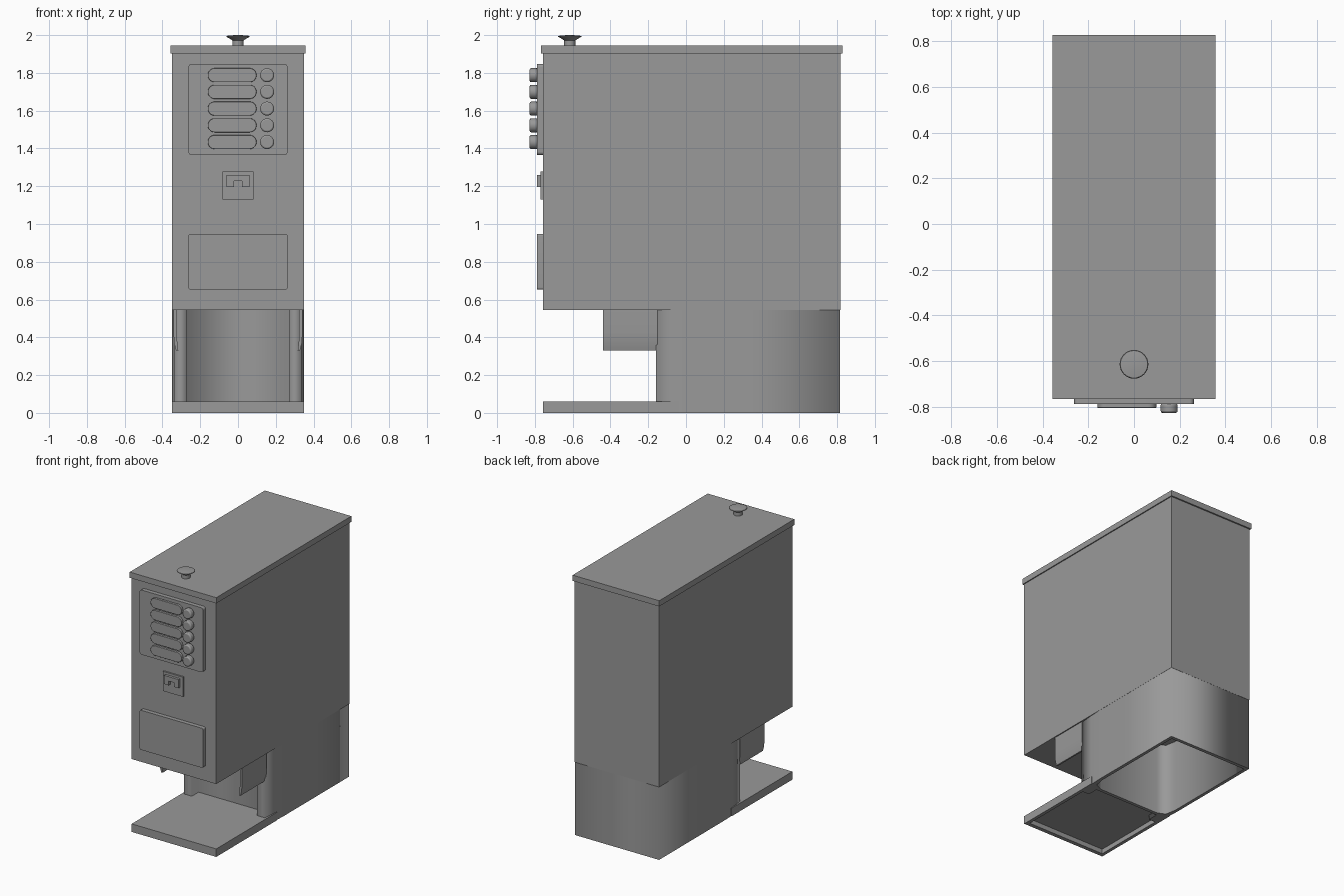
import bpy, bmesh, math
from mathutils import Vector

if "Cube" in bpy.data.objects:
    bpy.data.objects.remove(bpy.data.objects["Cube"])

grey = bpy.data.materials.new("dark_grey")
grey.diffuse_color = (0.32, 0.32, 0.32, 1)
grey.use_nodes = True
grey.node_tree.nodes["Principled BSDF"].inputs["Base Color"].default_value = grey.diffuse_color


def finish(name, bm, smooth=False):
    bmesh.ops.recalc_face_normals(bm, faces=bm.faces)
    me = bpy.data.meshes.new(name)
    bm.to_mesh(me)
    bm.free()
    me.materials.append(grey)
    ob = bpy.data.objects.new(name, me)
    bpy.context.collection.objects.link(ob)
    if smooth:
        bpy.context.view_layer.objects.active = ob
        bpy.ops.object.select_all(action='DESELECT')
        ob.select_set(True)
        bpy.ops.object.shade_smooth_by_angle(angle=math.radians(35))
    return ob


def prism(name, pts, offset, smooth=False):
    """Closed outline of 3D points, extruded by offset."""
    bm = bmesh.new()
    face = bm.faces.new([bm.verts.new(p) for p in pts])
    ext = bmesh.ops.extrude_face_region(bm, geom=[face], use_keep_orig=True)
    bmesh.ops.translate(bm, vec=Vector(offset),
                        verts=[v for v in ext['geom'] if isinstance(v, bmesh.types.BMVert)])
    return finish(name, bm, smooth)


def box(name, x0, x1, y0, y1, z0, z1):
    return prism(name, [(x0, y0, z0), (x1, y0, z0), (x1, y1, z0), (x0, y1, z0)],
                 (0, 0, z1 - z0))


def rounded(name, x0, x1, z0, z1, y0, y1, r, seg=8, bevel=0.0):
    """Rounded plate on the front, from y1 (back) out to y0 (front)."""
    pts = []
    corners = [(x1 - r, z1 - r), (x0 + r, z1 - r), (x0 + r, z0 + r), (x1 - r, z0 + r)]
    for q, (cx, cz) in enumerate(corners):
        for i in range(seg + 1):
            a = math.pi / 2 * (q + i / seg)
            p = (cx + r * math.cos(a), y1, cz + r * math.sin(a))
            if not pts or (Vector(p) - Vector(pts[-1])).length > 1e-5:
                pts.append(p)
    if (Vector(pts[0]) - Vector(pts[-1])).length < 1e-5:
        pts.pop()
    ob = prism(name, pts, (0, y0 - y1, 0), True)
    if bevel:
        m = ob.modifiers.new("edge", 'BEVEL')
        m.width, m.segments, m.angle_limit = bevel, 2, math.radians(50)
    return ob


# Cabinet and lid
box("cabinet", -0.35, 0.35, -0.757, 0.817, 0.545, 1.905)
box("lid", -0.358, 0.358, -0.768, 0.828, 1.902, 1.945)

# Lid knob, turned profile
bm = bmesh.new()
prof = [(0.03, 1.94), (0.03, 1.972), (0.045, 1.982), (0.063, 1.992), (0.06, 1.996), (0.035, 1.999), (0, 2.0)]
vs = [bm.verts.new((r, 0, z)) for r, z in prof]
es = [bm.edges.new(e) for e in zip(vs, vs[1:])]
bmesh.ops.spin(bm, geom=vs + es, cent=(0, 0, 0), axis=(0, 0, 1), angle=2 * math.pi, steps=32)
bmesh.ops.remove_doubles(bm, verts=bm.verts, dist=1e-5)
bmesh.ops.translate(bm, verts=bm.verts, vec=(0, -0.615, 0))
finish("lid_knob", bm, True)

# Button panel with five rows of label bars and round buttons
rounded("button_panel", -0.262, 0.262, 1.365, 1.848, -0.788, -0.757, 0.018)
for i in range(5):
    z = 1.788 - i * 0.0885
    rounded(f"label_bar_{i + 1}", -0.16, 0.098, z - 0.037, z + 0.037, -0.806, -0.787, 0.0369, 8, 0.008)
    rounded(f"round_button_{i + 1}", 0.117, 0.191, z - 0.037, z + 0.037, -0.828, -0.787, 0.037, 6, 0.008)

# Coin plate with notched bracket
box("coin_plate", -0.083, 0.083, -0.769, -0.757, 1.13, 1.277)
notch = [(-0.06, 1.195), (-0.022, 1.195), (-0.022, 1.227), (0.022, 1.227),
         (0.022, 1.195), (0.06, 1.195), (0.06, 1.26), (-0.06, 1.26)]
prism("coin_bracket", [(x, -0.768, z) for x, z in notch], (0, -0.02, 0))

# Lower flap
rounded("lower_flap", -0.262, 0.262, 0.652, 0.948, -0.788, -0.757, 0.012)

# Hollow pedestal: walled outline with a recessed front between two posts
half = [(0.27, -0.08), (0.27, -0.16), (0.335, -0.16), (0.345, -0.05),
        (0.349, 0.05), (0.349, 0.35), (0.349, 0.816)]
inner = [(0.25, -0.055), (0.31, -0.03), (0.325, 0.05), (0.325, 0.79)]
bm = bmesh.new()
loops = []
for prof in (half, inner):
    ring = prof + [(-x, y) for x, y in reversed(prof)]
    for z in (0.0, 0.545):
        loops.append([bm.verts.new((x, y, z)) for x, y in ring])
for lo, hi in (loops[0:2], loops[2:4]):
    for i in range(len(lo)):
        j = (i + 1) % len(lo)
        # Walls are shaded softly around the corners
        bm.faces.new((lo[i], lo[j], hi[j], hi[i])).smooth = True
for pair in ((loops[0], loops[2]), (loops[1], loops[3])):
    rim = [bm.edges.get((l[i], l[i - 1])) for l in pair for i in range(len(l))]
    for e in rim:
        e.smooth = False
    bmesh.ops.triangle_fill(bm, use_beauty=True, edges=rim)
finish("pedestal", bm)

# Front tray, open underneath
box("tray_top", -0.35, 0.35, -0.757, -0.07, 0.035, 0.06)
box("tray_front_rim", -0.35, 0.35, -0.757, -0.727, 0, 0.036)
for side, s in (("left", -1), ("right", 1)):
    a, b = sorted((s * 0.325, s * 0.35))
    box(f"tray_{side}_rim", a, b, -0.757, -0.04, 0, 0.06)
    # Hanging side guards, curved inward at the bottom
    guard = [(0.342, 0.546), (0.342, 0.43), (0.338, 0.37), (0.328, 0.33),
             (0.316, 0.33), (0.322, 0.38), (0.324, 0.43), (0.324, 0.546)]
    prism(f"{side}_guard", [(s * x, -0.44, z) for x, z in guard], (0, 0.29, 0), True)
